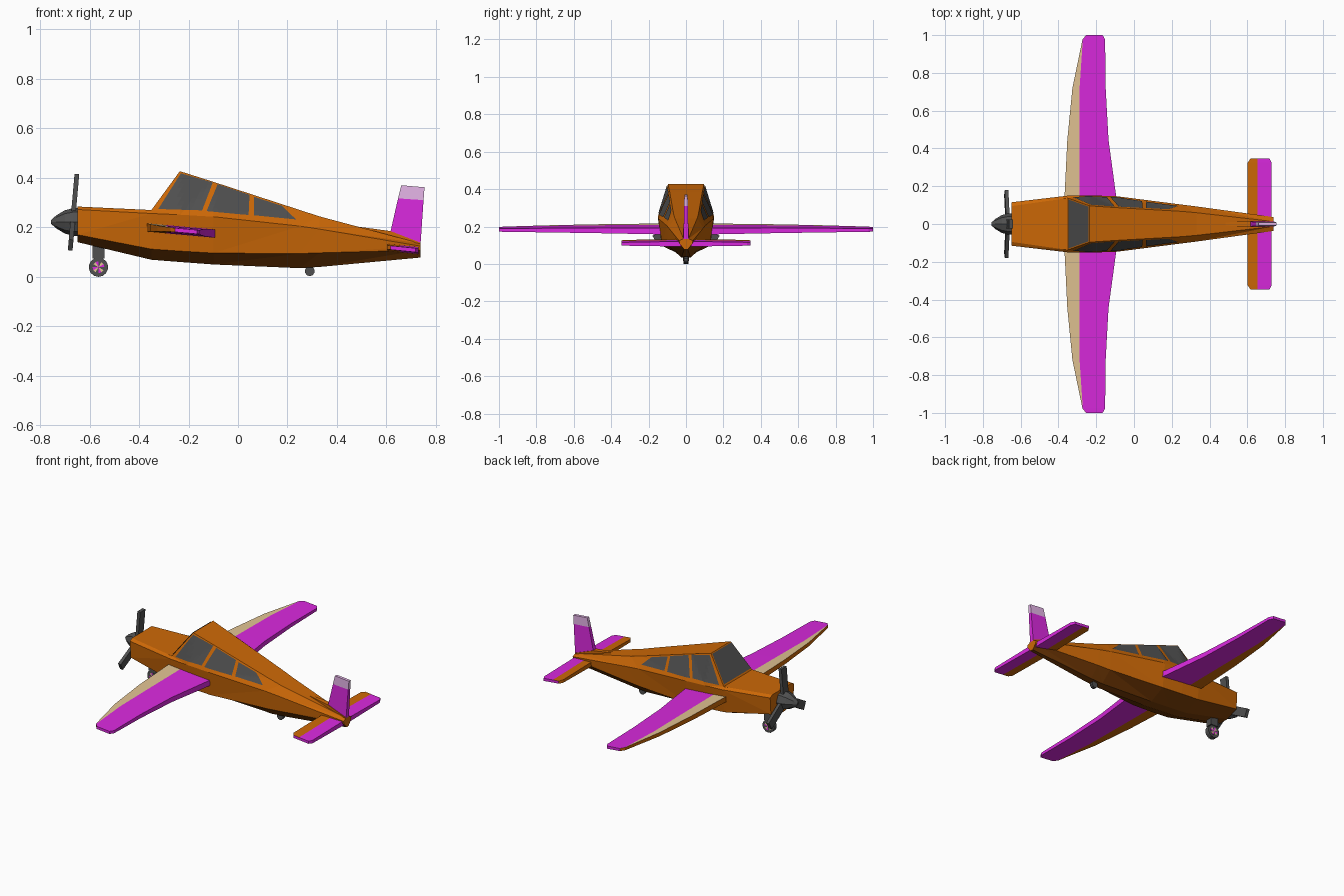
import bpy, bmesh, math
from mathutils import Vector, Matrix
from mathutils.bvhtree import BVHTree

if "Cube" in bpy.data.objects:
    bpy.data.objects.remove(bpy.data.objects["Cube"])


def material(name, r, g, b):
    m = bpy.data.materials.new(name)
    m.diffuse_color = (r, g, b, 1)
    m.use_nodes = True
    m.node_tree.nodes["Principled BSDF"].inputs["Base Color"].default_value = m.diffuse_color
    return m


ORANGE = material("burnt orange", 0.61, 0.14, 0.002)
BROWN = material("belly brown", 0.20, 0.048, 0.002)
PURPLE = material("bright purple", 0.70, 0.022, 0.73)
BEIGE = material("sand beige", 0.76, 0.55, 0.29)
GREY = material("dark grey", 0.08, 0.08, 0.08)
MAUVE = material("pale mauve", 0.78, 0.46, 0.80)


def finish(name, bm, mats, recalc=True):
    if recalc:
        bmesh.ops.recalc_face_normals(bm, faces=bm.faces[:])
    me = bpy.data.meshes.new(name)
    bm.to_mesh(me)
    bm.free()
    for m in mats:
        me.materials.append(m)
    ob = bpy.data.objects.new(name, me)
    bpy.context.collection.objects.link(ob)
    return ob


def loft(name, rings, mats, rule=lambda i, j: 0, cap=0, triangles=False):
    """Skin closed rings of points; rule(ring, side) picks the material."""
    bm = bmesh.new()
    vs = [[bm.verts.new(p) for p in ring] for ring in rings]
    n = len(vs[0])
    for i in range(len(vs) - 1):
        for j in range(n):
            k = (j + 1) % n
            f = bm.faces.new((vs[i][j], vs[i][k], vs[i + 1][k], vs[i + 1][j]))
            f.material_index = rule(i, j)
    for ring in (vs[0], vs[-1]):
        bm.faces.new(ring).material_index = cap
    if triangles:
        bmesh.ops.triangulate(bm, faces=bm.faces[:])
    return finish(name, bm, mats)


# Fuselage: x, then (half width, height) of top, belt, chine and bottom
stations = [
    (-0.648, (0.095, 0.284), (0.115, 0.272), (0.108, 0.17), (0.03, 0.14)),
    (-0.35, (0.137, 0.27), (0.15, 0.256), (0.130, 0.112), (0.03, 0.069)),
    (-0.235, (0.096, 0.427), (0.151, 0.251), (0.130, 0.104), (0.03, 0.06)),
    (-0.10, (0.087, 0.384), (0.148, 0.243), (0.127, 0.096), (0.03, 0.05)),
    (0.25, (0.067, 0.27), (0.103, 0.205), (0.092, 0.094), (0.025, 0.035)),
    (0.33, (0.06, 0.244), (0.093, 0.193), (0.084, 0.097), (0.023, 0.04)),
    (0.738, (0.013, 0.135), (0.037, 0.124), (0.034, 0.108), (0.010, 0.078)),
]
rings = [[(x, y, z) for y, z in half] + [(x, -y, z) for y, z in reversed(half)]
         for x, *half in stations]
body = loft("fuselage", rings, [ORANGE, BROWN],
            lambda i, j: 1 if j in (2, 3, 4) else 0, triangles=True)
tree = BVHTree.FromPolygons([v.co.copy() for v in body.data.vertices],
                            [tuple(p.vertices) for p in body.data.polygons])


# Glass: thin plates projected onto the fuselage from the given corners
def glass(name, corners, direction, n=8):
    bm = bmesh.new()
    a, b, c, d = [Vector(p) for p in corners]
    d_ray = Vector(direction)
    grid = []
    for i in range(n + 1):
        row = []
        for j in range(n + 1):
            u, v = i / n, j / n
            p = (a.lerp(b, u)).lerp(d.lerp(c, u), v)
            hit, normal, _, _ = tree.ray_cast(p, d_ray)
            row.append(bm.verts.new(hit + normal * 0.004))
        grid.append(row)
    for i in range(n):
        for j in range(n):
            f = bm.faces.new((grid[i][j], grid[i + 1][j],
                              grid[i + 1][j + 1], grid[i][j + 1]))
            f.normal_update()
            if f.normal.dot(d_ray) > 0:
                f.normal_flip()
    finish(name, bm, [GREY], recalc=False)


side_windows = {
    "front_window": [(-0.322, 0.273), (-0.145, 0.267), (-0.102, 0.380), (-0.231, 0.417)],
    "middle_window": [(-0.127, 0.264), (0.042, 0.248), (0.046, 0.330), (-0.083, 0.373)],
    "rear_window": [(0.063, 0.247), (0.234, 0.230), (0.176, 0.286), (0.063, 0.322)],
}
for name, pts in side_windows.items():
    for label, s in (("left", 1), ("right", -1)):
        glass(f"{label}_{name}", [(x, s, z) for x, z in pts], (0, -s, 0))
glass("windshield", [(-0.42, -0.130, 0.278), (-0.42, 0.130, 0.278),
                     (-0.42, 0.092, 0.422), (-0.42, -0.092, 0.422)], (1, 0, 0))


# Wing and tailplane: flat slabs, painted differently ahead of a split line
def slab(name, half, split, zc, xc, slope, mats, rule):
    full = [(-y, *r) for y, *r in reversed(half)] + half
    out = []
    for y, le, te, thick in full:
        xs = (le, max(split, le + 0.002), te)
        top = [(x, y, zc - slope * (x - xc) + thick / 2) for x in xs]
        low = [(x, y, z - thick) for x, _, z in reversed(top)]
        out.append(top + low)
    return loft(name, out, mats, lambda i, j: rule[j])


# sides: top front, top rear, trailing edge, bottom rear, bottom front, leading edge
slab("wing", [(0.1, -0.37, -0.088, 0.034), (0.446, -0.353, -0.135, 0.029),
              (0.72, -0.326, -0.150, 0.023), (0.976, -0.273, -0.153, 0.017),
              (1.0, -0.254, -0.166, 0.016)],
     -0.288, 0.187, -0.23, 0.09, [PURPLE, BEIGE, ORANGE], [1, 0, 0, 0, 2, 2])
slab("tailplane", [(0.02, 0.602, 0.729, 0.028), (0.325, 0.602, 0.729, 0.018),
                   (0.346, 0.616, 0.717, 0.016)],
     0.655, 0.113, 0.665, 0.1, [PURPLE, ORANGE], [1, 0, 0, 0, 1, 1])

# Upright fin with a pale tip, and the ridge leading into it
levels = [(0.602, 0.12, 0.737, 0.12, 0.014), (0.647, 0.317, 0.750, 0.310, 0.010),
          (0.660, 0.370, 0.754, 0.362, 0.009)]
loft("tail_fin", [[(a, -w, za), (b, -w, zb), (b, w, zb), (a, w, za)]
                  for a, za, b, zb, w in levels],
     [PURPLE, MAUVE], lambda i, j: i, cap=1)
ridge = [(0.46, 0.17, 0.206, 0.006), (0.616, 0.12, 0.185, 0.017),
         (0.738, 0.09, 0.138, 0.017)]
loft("fin_ridge", [[(x, -w, a), (x, w, a), (x, w, b), (x, -w, b)]
                   for x, a, b, w in ridge], [ORANGE])

# Spinner
HUB_Z = 0.222
profile = [(-0.755, 0.008), (-0.735, 0.026), (-0.70, 0.047), (-0.665, 0.056), (-0.64, 0.056)]
loft("spinner", [[(x, r * math.cos(k * math.pi / 4), HUB_Z + r * math.sin(k * math.pi / 4))
                  for k in range(8)] for x, r in profile], [GREY])

# Three propeller blades, disc tilted slightly back
for k in range(3):
    bm = bmesh.new()
    mat = (Matrix.Translation((-0.668, 0, 0.224)) @ Matrix.Rotation(math.radians(5), 4, 'Y')
           @ Matrix.Rotation(k * math.tau / 3, 4, 'X') @ Matrix.Translation((0, 0, 0.107))
           @ Matrix.Diagonal((0.019, 0.05, 0.17, 1)))
    bmesh.ops.create_cube(bm, size=1, matrix=mat)
    finish(f"propeller_blade_{k + 1}", bm, [GREY])


# Wheels with struts; the mats alternate around the disc
def disc(name, x, z, r, width, mats, sides=14):
    bm = bmesh.new()
    bmesh.ops.create_cone(bm, cap_ends=True, cap_tris=True, segments=sides, radius1=r,
                          radius2=r, depth=width, matrix=Matrix.Translation((x, 0, z))
                          @ Matrix.Rotation(math.pi / 2, 4, 'X'))
    for f in bm.faces:
        c = f.calc_center_median()
        turn = math.atan2(c.z - z, c.x - x) / math.tau * sides
        f.material_index = math.floor(turn + 0.01) % len(mats)
    finish(name, bm, mats)


def box(name, lo, hi, mat):
    bm = bmesh.new()
    lo, hi = Vector(lo), Vector(hi)
    bmesh.ops.create_cube(bm, size=1, matrix=Matrix.Translation((lo + hi) / 2)
                          @ Matrix.Diagonal((*(hi - lo), 1)))
    finish(name, bm, [mat])


disc("nose_wheel", -0.564, 0.039, 0.039, 0.028, [GREY])
disc("nose_wheel_hub", -0.564, 0.039, 0.024, 0.032, [PURPLE, BEIGE, GREY], 12)
box("nose_strut", (-0.588, -0.02, 0.074), (-0.54, 0.02, 0.14), GREY)
disc("tail_wheel", 0.29, 0.023, 0.02, 0.02, [GREY], 10)
box("tail_strut", (0.282, -0.007, 0.025), (0.298, 0.007, 0.06), GREY)
